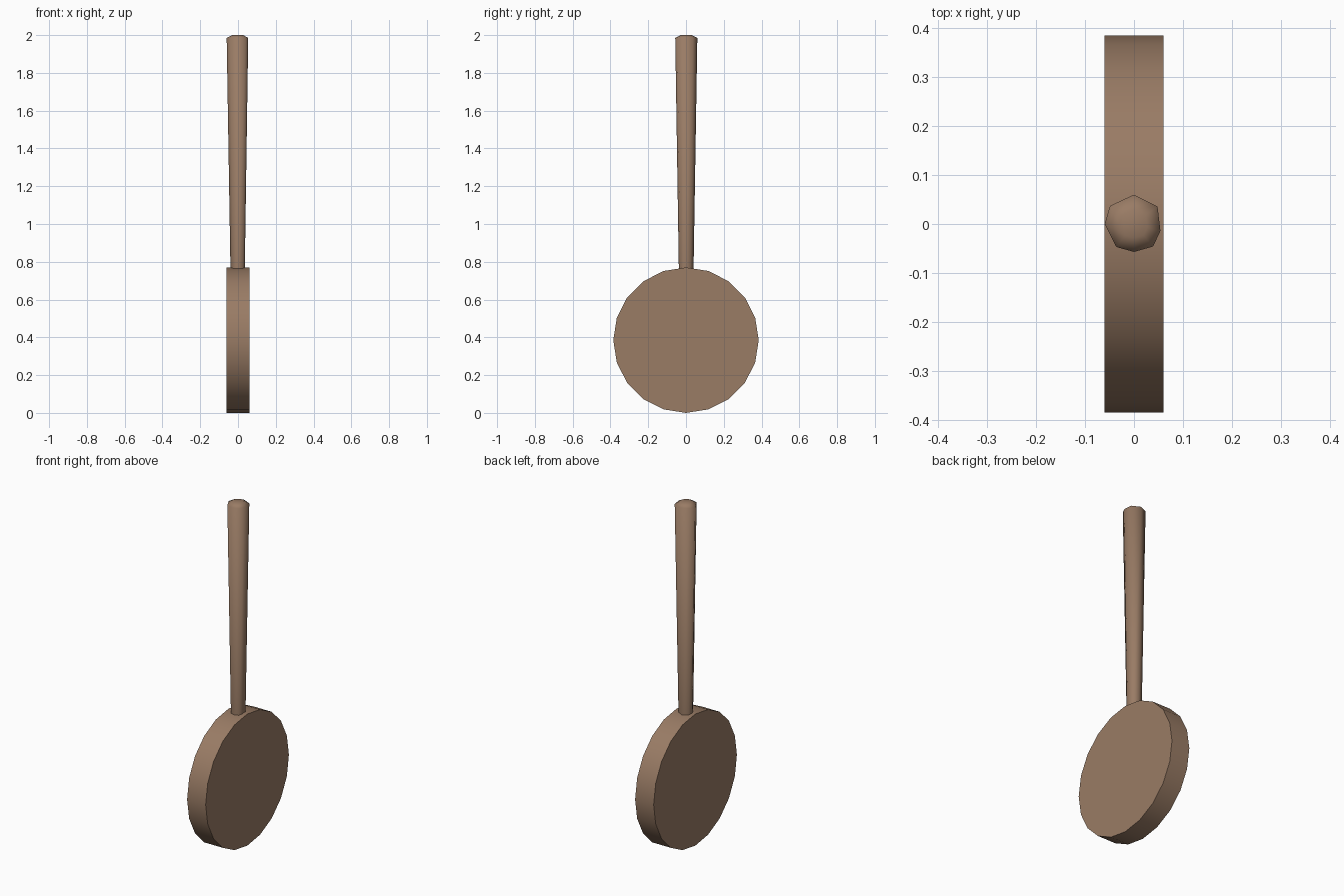
import bpy, bmesh, math

if "Cube" in bpy.data.objects:
    bpy.data.objects.remove(bpy.data.objects["Cube"])

wood = bpy.data.materials.new("brown_wood")
wood.diffuse_color = (0.32, 0.20, 0.13, 1)
wood.use_nodes = True
wood.node_tree.nodes["Principled BSDF"].inputs["Base Color"].default_value = wood.diffuse_color


def make_object(name, bm, angle):
    bmesh.ops.recalc_face_normals(bm, faces=bm.faces[:])
    mesh = bpy.data.meshes.new(name)
    bm.to_mesh(mesh)
    bm.free()
    mesh.materials.append(wood)
    obj = bpy.data.objects.new(name, mesh)
    bpy.context.collection.objects.link(obj)
    bpy.ops.object.select_all(action='DESELECT')
    obj.select_set(True)
    bpy.context.view_layer.objects.active = obj
    bpy.ops.object.shade_smooth_by_angle(angle=math.radians(angle))
    return obj


def loft(rings):
    # Skin between rings of equal length, with a face on each end
    bm = bmesh.new()
    loops = [[bm.verts.new(p) for p in ring] for ring in rings]
    for a, b in zip(loops, loops[1:]):
        for i in range(len(a)):
            j = (i + 1) % len(a)
            bm.faces.new((a[i], a[j], b[j], b[i]))
    bm.faces.new(loops[0])
    bm.faces.new(loops[-1])
    return bm


# Round paddle head: upright 20-sided disc facing along x
R, SIDES, HALF = 0.385, 20, 0.06
head = []
for x in (-HALF, HALF):
    head.append([(x, R * math.sin(2 * math.pi * i / SIDES),
                  R + R * math.cos(2 * math.pi * i / SIDES))
                 for i in range(SIDES)])
make_object("paddle_head", loft(head), 40)

# Hand-cut handle: uneven octagon that widens towards a slightly domed end
section = [(0, 0.06), (-0.049, 0.037), (-0.06, 0), (-0.036, -0.047),
           (0, -0.057), (0.039, -0.046), (0.054, -0.014), (0.048, 0.036)]
levels = [(0.74, 0.66), (1.985, 1.0), (2.0, 0.5)]
handle = [[(x * s, y * s, z) for x, y in section] for z, s in levels]
make_object("handle", loft(handle), 80)
